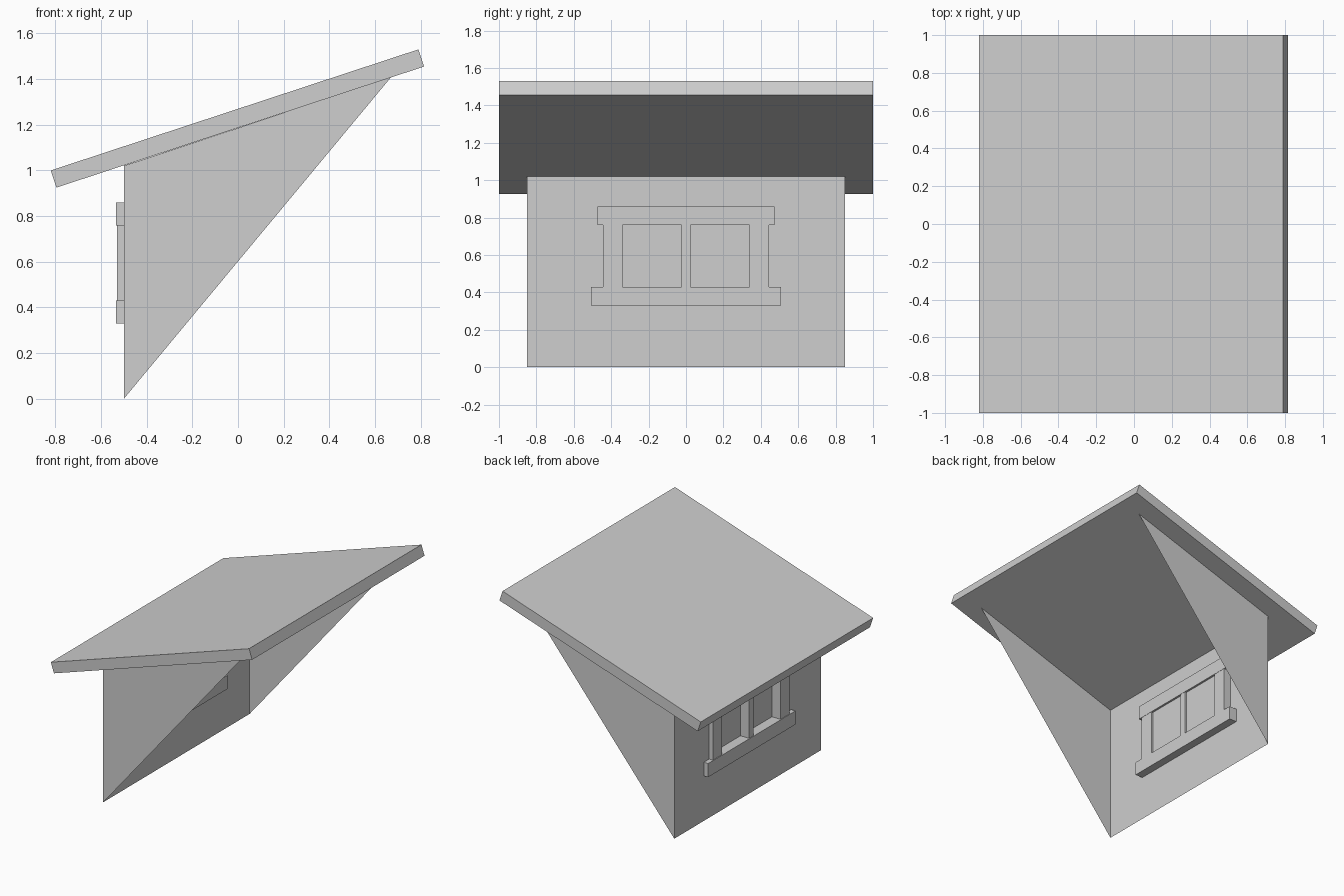
import bpy
import bmesh

cube = bpy.data.objects.get("Cube")
if cube:
    bpy.data.objects.remove(cube, do_unlink=True)

grey = bpy.data.materials.new("light_grey")
grey.use_nodes = True
colour = (0.62, 0.62, 0.62, 1)
grey.diffuse_color = colour
grey.node_tree.nodes["Principled BSDF"].inputs["Base Color"].default_value = colour


def make(name, bm):
    mesh = bpy.data.meshes.new(name)
    bm.to_mesh(mesh)
    bm.free()
    mesh.materials.append(grey)
    obj = bpy.data.objects.new(name, mesh)
    bpy.context.collection.objects.link(obj)
    return obj


def box(name, xs, ys, zs):
    bm = bmesh.new()
    bmesh.ops.create_cube(bm, size=1)
    for v in bm.verts:
        v.co = [r[0] if c < 0 else r[1] for c, r in zip(v.co, (xs, ys, zs))]
    return make(name, bm)


def sheet(name, points):
    bm = bmesh.new()
    bm.faces.new([bm.verts.new(p) for p in points])
    return make(name, bm)


WALL_X, HALF_W, EAVE_Z = -0.5, 0.85, 1.02
PANE_Y, SILL_Z, HEAD_Z = 0.34, 0.43, 0.76

# Sloping roof slab, extruded from its side profile
bm = bmesh.new()
profile = [(-0.82, 1.0), (-0.795, 0.925), (0.815, 1.455), (0.79, 1.53)]
face = bm.faces.new([bm.verts.new((x, -1, z)) for x, z in profile])
ext = bmesh.ops.extrude_face_region(bm, geom=[face])["geom"]
bmesh.ops.translate(bm, vec=(0, 2, 0),
                    verts=[g for g in ext if isinstance(g, bmesh.types.BMVert)])
bmesh.ops.recalc_face_normals(bm, faces=bm.faces)
make("roof", bm)

# Triangular cheeks
for side, y in (("front", -HALF_W), ("back", HALF_W)):
    sheet(side + "_cheek", [(WALL_X, y, 0), (0.67, y, 1.408), (WALL_X, y, EAVE_Z)])

# Window wall, a thin sheet with an opening
bm = bmesh.new()
ys = (-HALF_W, -PANE_Y, PANE_Y, HALF_W)
zs = (0, SILL_Z, HEAD_Z, EAVE_Z)
grid = [[bm.verts.new((WALL_X, y, z)) for z in zs] for y in ys]
for i in range(3):
    for j in range(3):
        if (i, j) != (1, 1):
            bm.faces.new((grid[i][j], grid[i][j + 1], grid[i + 1][j + 1], grid[i + 1][j]))
bmesh.ops.dissolve_limit(bm, angle_limit=0.01, verts=bm.verts, edges=bm.edges)
make("window_wall", bm)

# Window frame passing through the wall
box("window_header", (-0.535, -0.44), (-0.473, 0.473), (HEAD_Z, 0.86))
box("window_sill", (-0.535, -0.44), (-0.507, 0.507), (0.33, SILL_Z))
box("front_post", (-0.53, -0.442), (-0.445, -PANE_Y), (SILL_Z, HEAD_Z))
box("back_post", (-0.53, -0.442), (PANE_Y, 0.445), (SILL_Z, HEAD_Z))
box("mullion", (-0.53, -0.442), (-0.025, 0.025), (SILL_Z, HEAD_Z))

# Window panes
for side, s in (("front", -1), ("back", 1)):
    box(side + "_pane", (-0.46, -0.455), sorted((s * 0.025, s * PANE_Y)), (SILL_Z, HEAD_Z))
